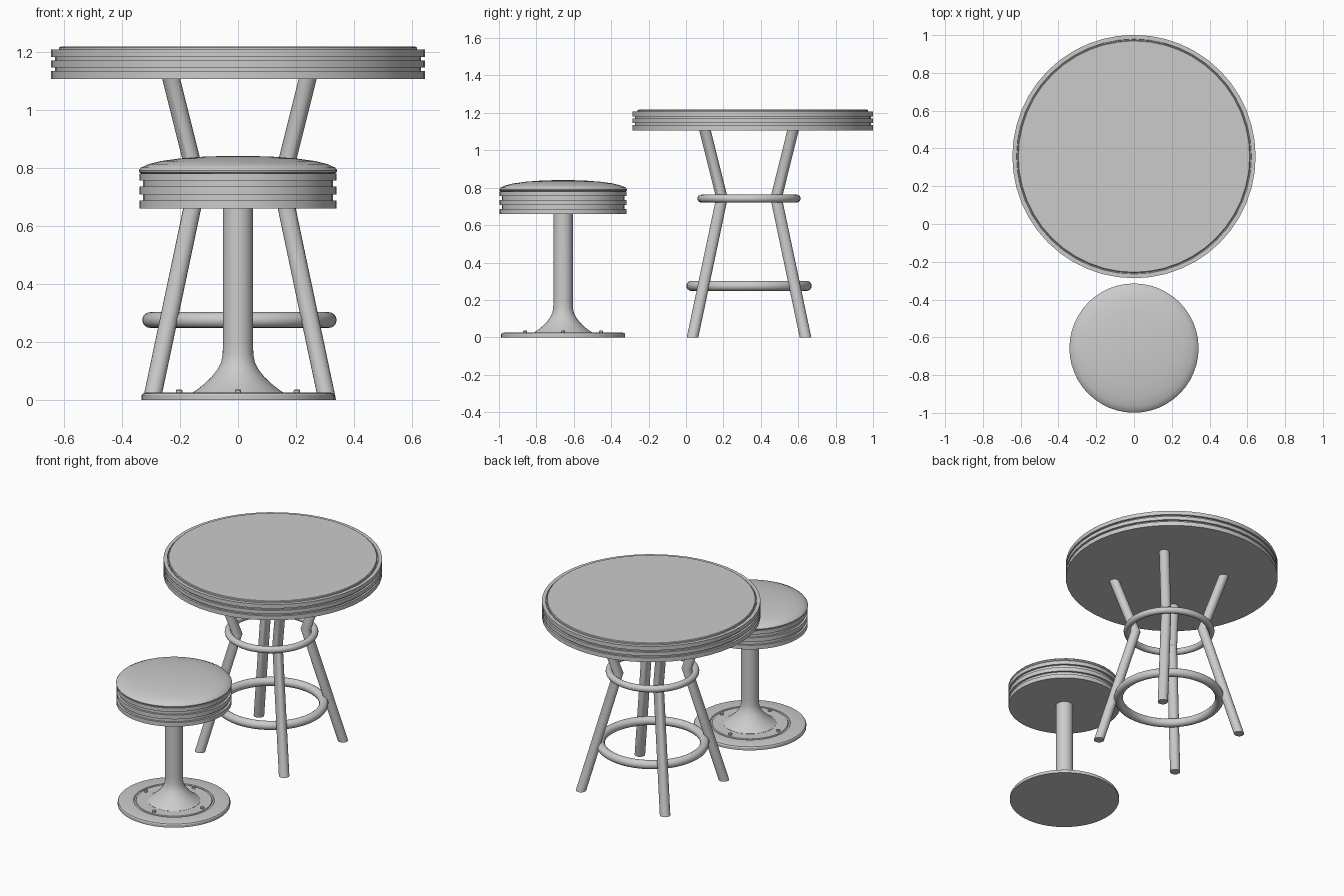
import bpy, bmesh, math
from mathutils import Vector

if "Cube" in bpy.data.objects:
    bpy.data.objects.remove(bpy.data.objects["Cube"])

TABLE = Vector((0, 0.357, 0))
FRAME = Vector((0.005, 0.337, 0))
STOOL = Vector((0, -0.657, 0))


def finish(bm, name, loc, angle=30):
    bmesh.ops.remove_doubles(bm, verts=bm.verts, dist=1e-5)
    bmesh.ops.recalc_face_normals(bm, faces=bm.faces)
    me = bpy.data.meshes.new(name)
    bm.to_mesh(me)
    bm.free()
    ob = bpy.data.objects.new(name, me)
    bpy.context.collection.objects.link(ob)
    ob.location = loc
    bpy.ops.object.select_all(action='DESELECT')
    ob.select_set(True)
    bpy.context.view_layer.objects.active = ob
    bpy.ops.object.shade_smooth_by_angle(angle=math.radians(angle))
    return ob


def lathe(name, profile, loc, steps=48):
    """Spin an (r, z) profile that starts and ends on the axis."""
    bm = bmesh.new()
    vs = [bm.verts.new((r, 0, z)) for r, z in profile]
    es = [bm.edges.new(p) for p in zip(vs, vs[1:])]
    bmesh.ops.spin(bm, geom=vs + es, cent=(0, 0, 0), axis=(0, 0, 1),
                   angle=math.tau, steps=steps, use_merge=True)
    return finish(bm, name, loc)


def banded_edge(r_out, r_in, bands):
    """Stepped side profile: bands at r_out with grooves at r_in between."""
    pts = [(0, bands[0][0])]
    for i, (lo, hi) in enumerate(bands):
        if i:
            pts.append((r_in, lo))
        pts += [(r_out, lo), (r_out, hi)]
        if i < len(bands) - 1:
            pts.append((r_in, hi))
    return pts


def ring(name, major, minor, loc, n=48, m=16):
    bm = bmesh.new()
    vs = [bm.verts.new((major + minor * math.cos(math.tau * i / m), 0,
                        minor * math.sin(math.tau * i / m))) for i in range(m)]
    es = [bm.edges.new((vs[i], vs[(i + 1) % m])) for i in range(m)]
    bmesh.ops.spin(bm, geom=vs + es, cent=(0, 0, 0), axis=(0, 0, 1),
                   angle=math.tau, steps=n, use_merge=True)
    return finish(bm, name, loc, 60)


def bent_leg(name, path, radius, loc, n=20):
    """Tube with level cross-sections through the path points."""
    bm = bmesh.new()
    loops = [[bm.verts.new((x + radius * math.cos(math.tau * i / n),
                            y + radius * math.sin(math.tau * i / n), z))
              for i in range(n)] for x, y, z in path]
    for a, b in zip(loops, loops[1:]):
        for i in range(n):
            j = (i + 1) % n
            bm.faces.new((a[i], a[j], b[j], b[i]))
    bm.faces.new(loops[0])
    bm.faces.new(loops[-1])
    return finish(bm, name, loc)


# Table top: grooved metal edge with a raised inset surface
edge = banded_edge(0.644, 0.631, [(1.106, 1.134), (1.146, 1.170), (1.182, 1.208)])
lathe("table_top", edge + [(0.622, 1.208), (0.620, 1.202), (0.616, 1.202),
                           (0.616, 1.214), (0.612, 1.217), (0, 1.217)], TABLE)

# Four splayed legs, bent at the upper ring
for sx, sy, side in ((-1, -1, "front_left"), (1, -1, "front_right"),
                     (-1, 1, "back_left"), (1, 1, "back_right")):
    path = [(sx * d, sy * d, z) for d, z in ((0.302, 0), (0.145, 0.745), (0.236, 1.11))]
    bent_leg("table_leg_" + side, path, 0.031, FRAME)

# Rings that brace the legs
ring("upper_brace_ring", 0.255, 0.021, FRAME + Vector((0, 0, 0.742)))
ring("lower_brace_ring", 0.308, 0.027, FRAME + Vector((0, 0, 0.275)))

# Stool seat: grooved band and padded cushion
lathe("seat_band", banded_edge(0.340, 0.327, [(0.660, 0.687), (0.708, 0.735), (0.756, 0.780)])
      + [(0, 0.780)], STOOL)
lathe("seat_cushion", [(0, 0.779), (0.332, 0.779), (0.340, 0.784), (0.342, 0.791),
                       (0.335, 0.800), (0.310, 0.812), (0.265, 0.823), (0.200, 0.832),
                       (0.120, 0.838), (0.060, 0.840), (0, 0.841)], STOOL)

# Stool column with flared foot
lathe("stool_column", [(0, 0.015), (0.155, 0.015), (0.155, 0.026), (0.140, 0.036),
                       (0.115, 0.056), (0.090, 0.080), (0.070, 0.106), (0.058, 0.130),
                       (0.053, 0.155), (0.052, 0.190), (0.052, 0.661), (0, 0.661)], STOOL)

# Round floor plate with a shallow groove
lathe("stool_base", [(0, 0), (0.332, 0), (0.332, 0.016), (0.328, 0.022), (0.318, 0.025),
                     (0.238, 0.025), (0.235, 0.020), (0.226, 0.020), (0.223, 0.025),
                     (0, 0.025)], STOOL)

# Bolts holding the plate
for i in range(4):
    a = math.tau * i / 4
    lathe(f"base_bolt_{i + 1}", [(0, 0.02), (0.011, 0.02), (0.011, 0.033), (0.008, 0.036), (0, 0.036)],
          STOOL + Vector((0.203 * math.cos(a), 0.203 * math.sin(a), 0)), 12)
